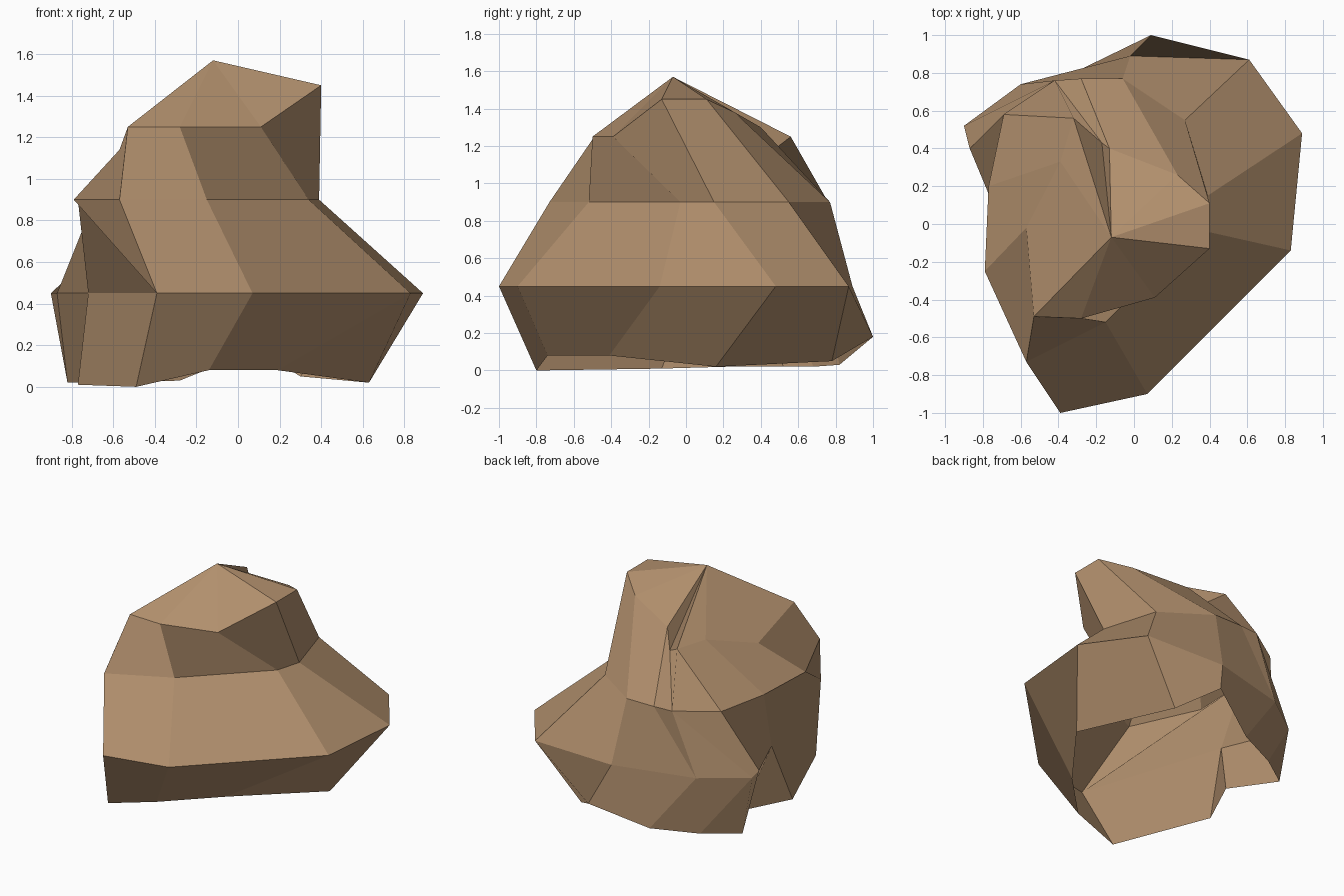
import bpy
import bmesh

default_cube = bpy.data.objects.get("Cube")
if default_cube:
    bpy.data.objects.remove(default_cube, do_unlink=True)


def make_material(name, colour):
    material = bpy.data.materials.new(name)
    material.use_nodes = True
    material.diffuse_color = colour
    shader = material.node_tree.nodes["Principled BSDF"]
    shader.inputs["Base Color"].default_value = colour
    shader.inputs["Roughness"].default_value = 0.9
    return material


def add_ring(mesh, points, height=None):
    """Add one contour of the boulder, at a fixed height if one is given."""
    return [mesh.verts.new(p if height is None else (*p, height)) for p in points]


def bridge(mesh, lower, upper, steps):
    """Join two contours with facets.

    Each letter of steps moves along both contours (b), or only along the
    lower (l) or the upper one (u), which makes a triangle.
    """
    i = j = 0
    for step in steps:
        next_i = (i + (step != "u")) % len(lower)
        next_j = (j + (step != "l")) % len(upper)
        corners = (lower[next_i], upper[next_j], upper[j], lower[i])
        mesh.faces.new(tuple(dict.fromkeys(corners)))
        i, j = next_i, next_j


# Contours run counter-clockwise, starting at the front
foot_outline = [
    (-.49, -.8, 0), (-.14, -.74, .08), (.19, -.41, .08), (.63, .16, .02),
    (.3, .78, .05), (.09, 1, .18), (-.28, .82, .03), (-.59, .68, .02),
    (-.82, .52, .02), (-.61, .22, .02), (-.77, -.13, .01),
]
belly_outline = [
    (-.39, -1), (.07, -.9), (.83, -.14), (.89, .48), (.61, .87), (-.02, .89),
    (-.6, .74), (-.9, .52), (-.87, .4), (-.72, .04),
]
shoulder_outline = [
    (-.57, -.73), (-.15, -.52), (.34, -.03), (.39, .15), (.27, .55), (-.06, .77),
    (-.28, .77), (-.42, .76), (-.69, .58), (-.77, .2), (-.79, -.25),
]
crown_outline = [
    (-.53, -.49, 1.25), (-.28, -.5, 1.25), (.11, -.39, 1.25), (.4, -.13, 1.45),
    (.4, .11, 1.45), (.23, .26, 1.38), (-.13, .4, 1.3), (-.17, .43, 1.15),
    (-.32, .56, 1.25), (-.39, .33, 1.25), (-.57, -.02, 1.14),
]

rock = bmesh.new()
foot = add_ring(rock, foot_outline)
belly = add_ring(rock, belly_outline, .45)
shoulder = add_ring(rock, shoulder_outline, .9)
crown = add_ring(rock, crown_outline)

# Side bands, with the overhang on the right flank; the underside is open
bridge(rock, foot, belly, "bbbbbbbbb" "lb")
bridge(rock, belly, shoulder, "bbbbbb" "ul" "bbb" "u")
bridge(rock, shoulder, crown, "b" * len(crown))

# Peak, with the crevice running down its back
peak = rock.verts.new((-.12, -.07, 1.57))
for i, corner in enumerate(crown):
    rock.faces.new((corner, crown[(i + 1) % len(crown)], peak))

boulder_mesh = bpy.data.meshes.new("boulder")
rock.to_mesh(boulder_mesh)
rock.free()
boulder_mesh.materials.append(make_material("brown stone", (.44, .275, .152, 1)))
boulder = bpy.data.objects.new("boulder", boulder_mesh)
bpy.context.collection.objects.link(boulder)
